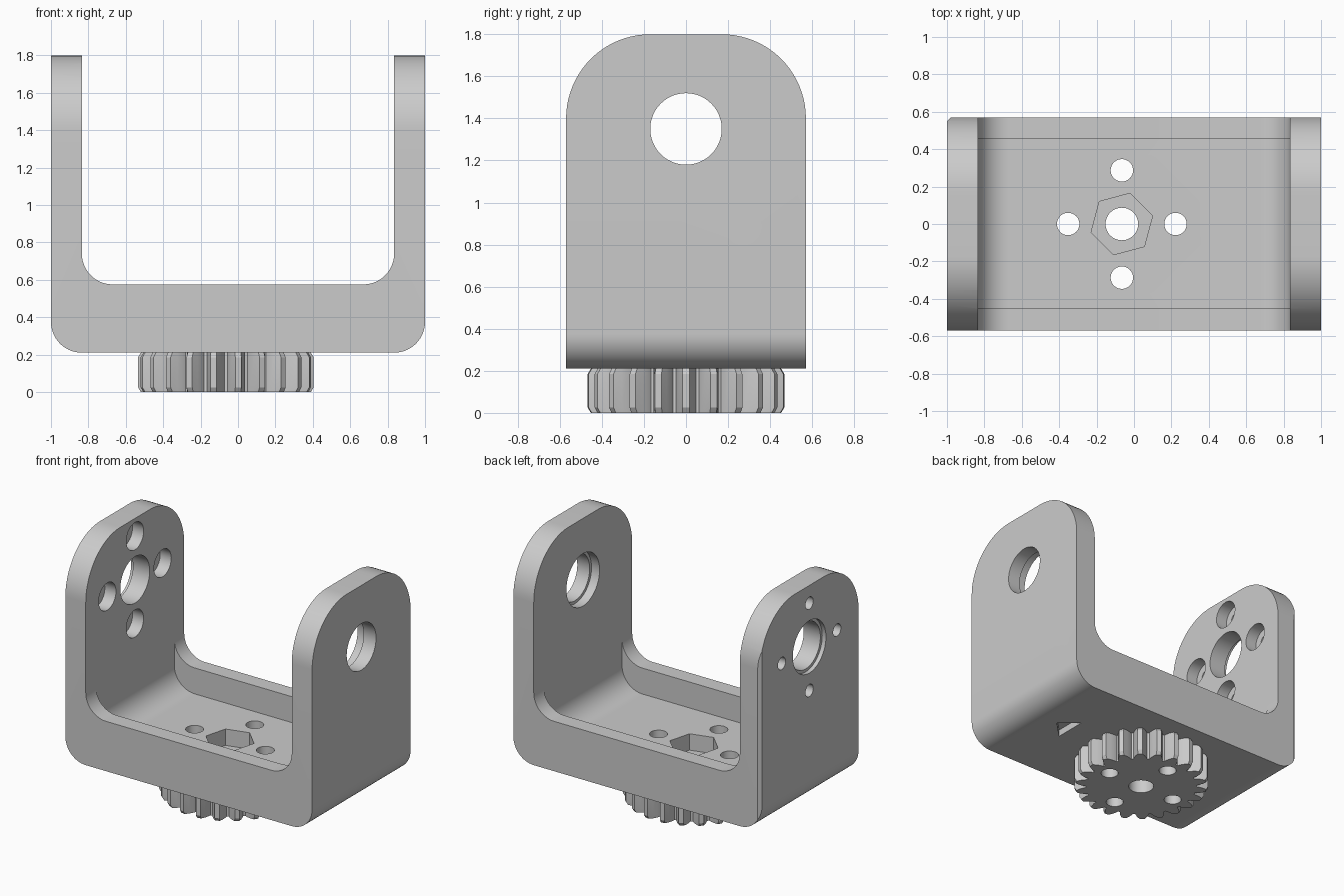
import bpy, bmesh
from math import sin, cos, pi, radians

cube = bpy.data.objects.get("Cube")
if cube:
    bpy.data.objects.remove(cube, do_unlink=True)

grey = bpy.data.materials.new("machined grey")
grey.use_nodes = True
grey.diffuse_color = (0.6, 0.6, 0.6, 1)
grey.node_tree.nodes["Principled BSDF"].inputs["Base Color"].default_value = (0.6, 0.6, 0.6, 1)

AXIS_X = -0.065      # horizontal position of the gear axis
PIVOT_Z = 1.35       # height of the pivot holes
INNER = 0.835        # inner face of the side walls
BASE = 0.21          # underside of the bracket
FLOOR = 0.385        # floor of the tray

PLACE = {
    "x": lambda a, b, t: (t, a, b),
    "y": lambda a, b, t: (a, t, b),
    "z": lambda a, b, t: (a, b, t),
}


def loft(name, layers, axis):
    """Solid from matching outlines, each given with its position along the axis."""
    bm = bmesh.new()
    rings = [[bm.verts.new(PLACE[axis](a, b, t)) for a, b in pts] for pts, t in layers]
    n = len(rings[0])
    for low, high in zip(rings, rings[1:]):
        for i in range(n):
            j = (i + 1) % n
            bm.faces.new((low[i], low[j], high[j], high[i]))
    bm.faces.new(rings[0][::-1])
    bm.faces.new(rings[-1])
    bmesh.ops.recalc_face_normals(bm, faces=bm.faces)
    mesh = bpy.data.meshes.new(name)
    bm.to_mesh(mesh)
    bm.free()
    obj = bpy.data.objects.new(name, mesh)
    bpy.context.collection.objects.link(obj)
    mesh.materials.append(grey)
    return obj


def prism(name, pts, axis, start, end):
    return loft(name, [(pts, start), (pts, end)], axis)


def circle(a, b, r, n=48, turn=0.0):
    return [(a + r * cos(turn + 2 * pi * i / n), b + r * sin(turn + 2 * pi * i / n)) for i in range(n)]


def rounded(half, low, high, r_low, r_high, steps=14):
    """Symmetric rectangle with rounded lower and upper corners."""
    pts = []
    corners = [(1, low, r_low, -90), (1, high, r_high, 0), (-1, high, r_high, 90), (-1, low, r_low, 180)]
    for side, z, r, begin in corners:
        cx = side * (half - r)
        cz = z + r if z == low else z - r
        for i in range(steps + 1 if r else 1):
            a = radians(begin + 90 * i / steps)
            pts.append((cx + r * cos(a), cz + r * sin(a)))
    return pts


def boolean(target, cutter, operation="DIFFERENCE"):
    cutter.hide_render = True
    mod = target.modifiers.new("cut", "BOOLEAN")
    mod.operation = operation
    mod.solver = "EXACT"
    mod.object = cutter
    bpy.context.view_layer.objects.active = target
    bpy.ops.object.modifier_apply(modifier=mod.name)
    bpy.data.objects.remove(cutter, do_unlink=True)


def cut(target, pts, axis, start, end):
    boolean(target, prism("cutter", pts, axis, start, end))


def ring_of_four(a, b, radius):
    return [(a + radius * cos(k * pi / 2), b + radius * sin(k * pi / 2)) for k in range(4)]


# Bracket: rounded block trimmed to the arched side outline
bracket = prism("bracket", rounded(1, BASE, 1.8, 0.165, 0), "y", -0.7, 0.7)
boolean(bracket, prism("side_outline", rounded(0.57, 0.1, 1.8, 0, 0.4, 20), "x", -1.2, 1.2), "INTERSECT")

# Gap between the walls, then the sunken tray between the two rims
cut(bracket, rounded(INNER, 0.575, 2, 0.165, 0), "y", -1, 1)
cut(bracket, rounded(INNER, FLOOR, 1.9, 0.165, 0), "y", -0.452, 0.455)

# Pivot holes, each with a shallow shoulder
pivot = (0, PIVOT_Z)
cut(bracket, circle(*pivot, 0.17), "x", -1.2, 1.2)
cut(bracket, circle(*pivot, 0.192), "x", 0.7, 0.9)
cut(bracket, circle(*pivot, 0.192), "x", -1.2, -0.97)

# Four screw holes in the right wall, counterbored from inside
for y, z in ring_of_four(*pivot, 0.32):
    cut(bracket, circle(y, z, 0.045, 24), "x", -1.2, -0.7)
    cut(bracket, circle(y, z, 0.1, 32), "x", -0.925, -0.7)

# Hexagonal nut pocket in the tray and arrow mark under the base
cut(bracket, circle(AXIS_X, 0, 0.17, 6, radians(15)), "z", FLOOR - 0.12, 0.6)
cut(bracket, [(0.59, -0.11), (0.72, 0.02), (0.59, 0.13)], "z", 0.1, BASE + 0.05)

# Small chamfer on one rear vertical edge
cut(bracket, [(-1.1, 0.45), (-0.88, 0.67), (-1.1, 0.67)], "z", 0, 2)

# Gear: tapered teeth with slightly chamfered ends
TEETH = 22
TOOTH = [(-0.122, 0.385), (-0.105, 0.405), (-0.072, 0.432), (-0.035, 0.47),
         (0.035, 0.47), (0.072, 0.432), (0.105, 0.405), (0.122, 0.385)]


def gear_outline(limit):
    pts = []
    for k in range(TEETH):
        for offset, r in TOOTH:
            a = 2 * pi * k / TEETH + offset
            r = min(r, limit)
            pts.append((AXIS_X + r * cos(a), r * sin(a)))
    return pts


full, trimmed = gear_outline(1), gear_outline(0.455)
gear = loft("gear", [(trimmed, 0), (full, 0.025), (full, BASE - 0.025), (trimmed, BASE)], "z")

# Shaft and screw holes through the gear and the base
for part in (bracket, gear):
    cut(part, circle(AXIS_X, 0, 0.087), "z", -0.1, 0.5)
    for x, y in ring_of_four(AXIS_X, 0, 0.287):
        cut(part, circle(x, y, 0.06, 32), "z", -0.1, 0.5)

# Smooth curved surfaces, keep hard edges crisp
for part in (bracket, gear):
    bpy.ops.object.select_all(action="DESELECT")
    part.select_set(True)
    bpy.context.view_layer.objects.active = part
    bpy.ops.object.shade_smooth_by_angle(angle=radians(25))
